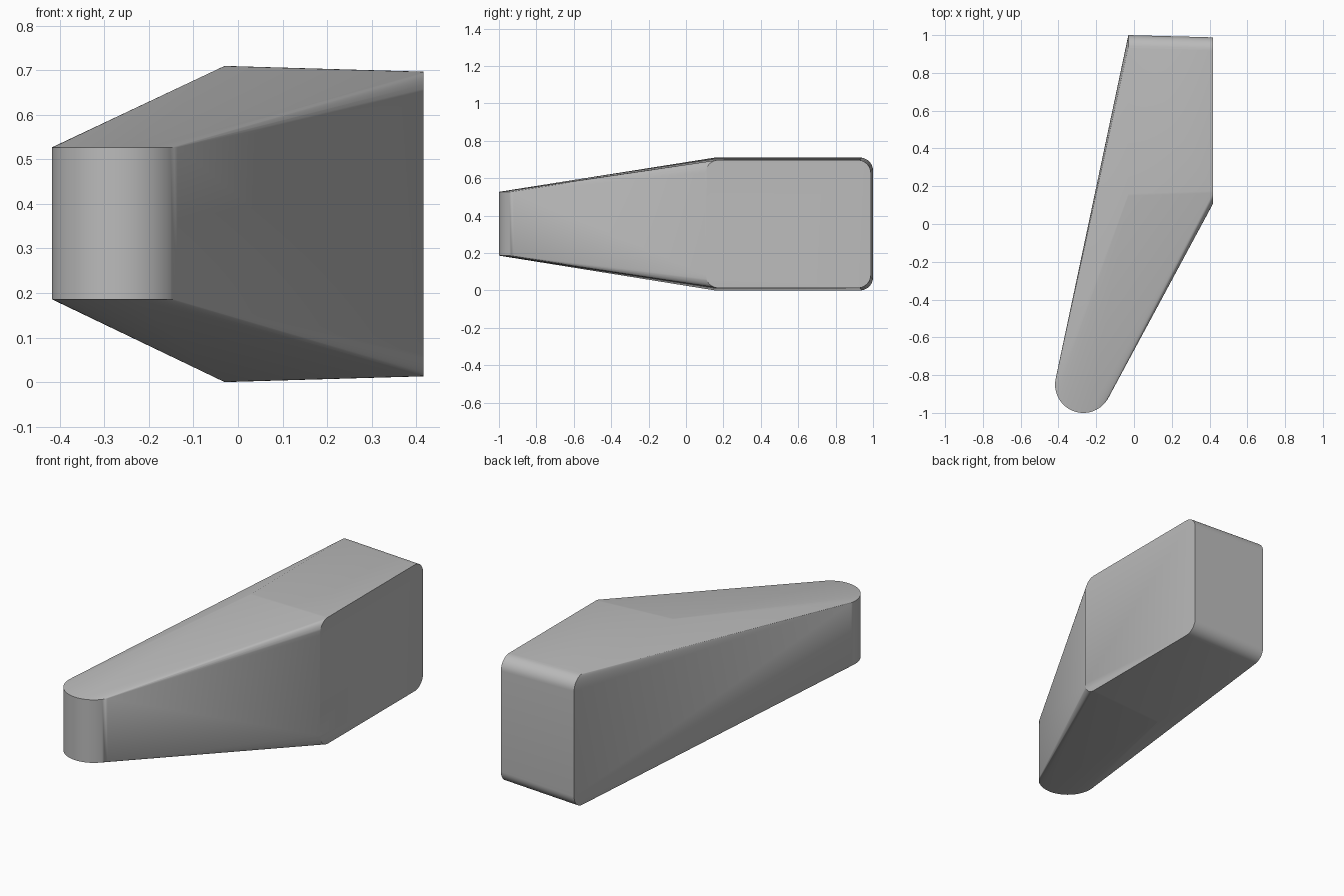
import bpy, bmesh
from math import sin, cos, pi

if "Cube" in bpy.data.objects:
    bpy.data.objects.remove(bpy.data.objects["Cube"])

# Single plain grey finish
grey = bpy.data.materials.new("neutral_grey")
grey.use_nodes = True
colour = (0.5, 0.5, 0.5, 1)
grey.diffuse_color = colour
grey.node_tree.nodes["Principled BSDF"].inputs["Base Color"].default_value = colour


def rounded_rect(x, y0, y1, z0, z1, r, steps=10):
    """Rounded rectangle standing in the plane at x."""
    points = []
    corners = [(y1 - r, z1 - r), (y0 + r, z1 - r), (y0 + r, z0 + r), (y1 - r, z0 + r)]
    for quarter, (cy, cz) in enumerate(corners):
        for i in range(steps + 1):
            a = (quarter + i / steps) * pi / 2
            points.append((x, cy + r * cos(a), cz + r * sin(a)))
    return points


def disc(cx, cy, z, r, steps=64):
    """Level circle of points."""
    return [(cx + r * cos(2 * pi * i / steps), cy + r * sin(2 * pi * i / steps), z)
            for i in range(steps)]


# Slightly tapered rounded block at the back, wrapped to an upright round nose
block = rounded_rect(-0.03, 0.09, 1.0, 0.0, 0.71, 0.07)
block += rounded_rect(0.417, 0.105, 0.988, 0.013, 0.697, 0.07)
nose = disc(-0.268, -0.85, 0.186, 0.15) + disc(-0.268, -0.85, 0.527, 0.15)

bm = bmesh.new()
for p in block + nose:
    bm.verts.new(p)
hull = bmesh.ops.convex_hull(bm, input=bm.verts)
spare = {g for g in hull["geom_interior"] + hull["geom_unused"]
         if isinstance(g, bmesh.types.BMVert)}
bmesh.ops.delete(bm, geom=list(spare), context="VERTS")
bmesh.ops.dissolve_limit(bm, angle_limit=0.002, verts=bm.verts, edges=bm.edges)
bmesh.ops.recalc_face_normals(bm, faces=bm.faces)

mesh = bpy.data.meshes.new("tapered_body")
bm.to_mesh(mesh)
bm.free()
mesh.materials.append(grey)
body = bpy.data.objects.new("tapered_body", mesh)
bpy.context.collection.objects.link(body)

# Soft fillets, crisp end edges
bpy.ops.object.select_all(action="DESELECT")
body.select_set(True)
bpy.context.view_layer.objects.active = body
bpy.ops.object.shade_smooth_by_angle(angle=pi / 6)
